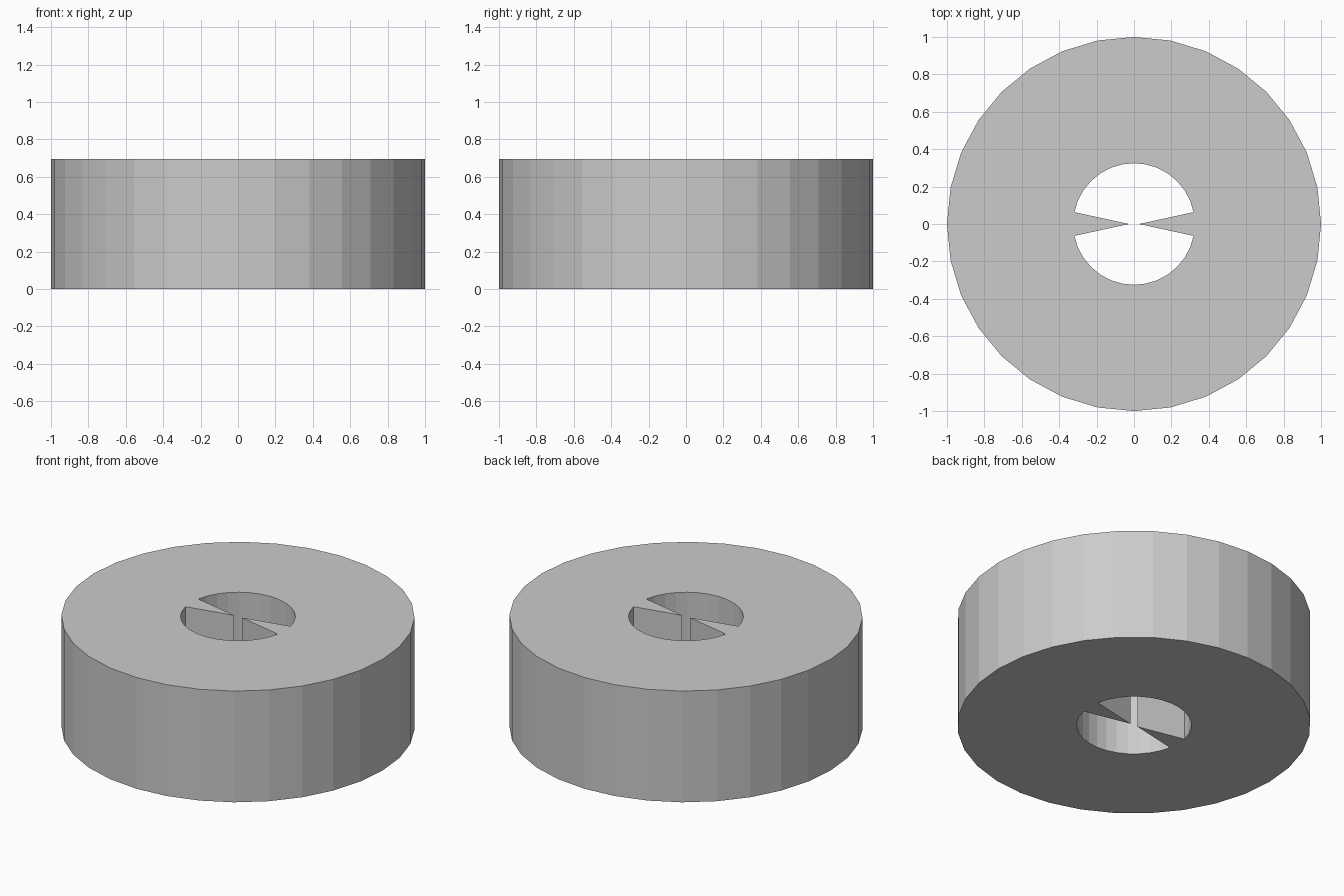
import bpy, bmesh
from math import cos, sin, tau

if "Cube" in bpy.data.objects:
    bpy.data.objects.remove(bpy.data.objects["Cube"])

SIDES = 32
HEIGHT = 0.695
OUTER_R = 1.0
HOLE_R = 0.325
TIP_R = 0.027   # where the two wedges nearly meet in the middle


def ring(bm, radius_at, z):
    """Closed loop of vertices with a radius chosen per step."""
    return [bm.verts.new((radius_at(i) * cos(tau * i / SIDES),
                          radius_at(i) * sin(tau * i / SIDES), z))
            for i in range(SIDES)]


def bridge(bm, a, b):
    """Quads between two matching loops."""
    for i in range(SIDES):
        j = (i + 1) % SIDES
        bm.faces.new((a[i], a[j], b[j], b[i]))


def outer_radius(i):
    return OUTER_R


# Hole outline: the left and right points are pulled in to form wedges
def hole_radius(i):
    return TIP_R if i % (SIDES // 2) == 0 else HOLE_R


# Disc with a through hole split by two wedges
bm = bmesh.new()
loops = [ring(bm, outer_radius, 0), ring(bm, outer_radius, HEIGHT),
         ring(bm, hole_radius, HEIGHT), ring(bm, hole_radius, 0)]
for k in range(4):
    bridge(bm, loops[k], loops[(k + 1) % 4])
bmesh.ops.recalc_face_normals(bm, faces=bm.faces)

mesh = bpy.data.meshes.new("wedged_disc")
bm.to_mesh(mesh)
bm.free()
bpy.context.collection.objects.link(bpy.data.objects.new("wedged_disc", mesh))
